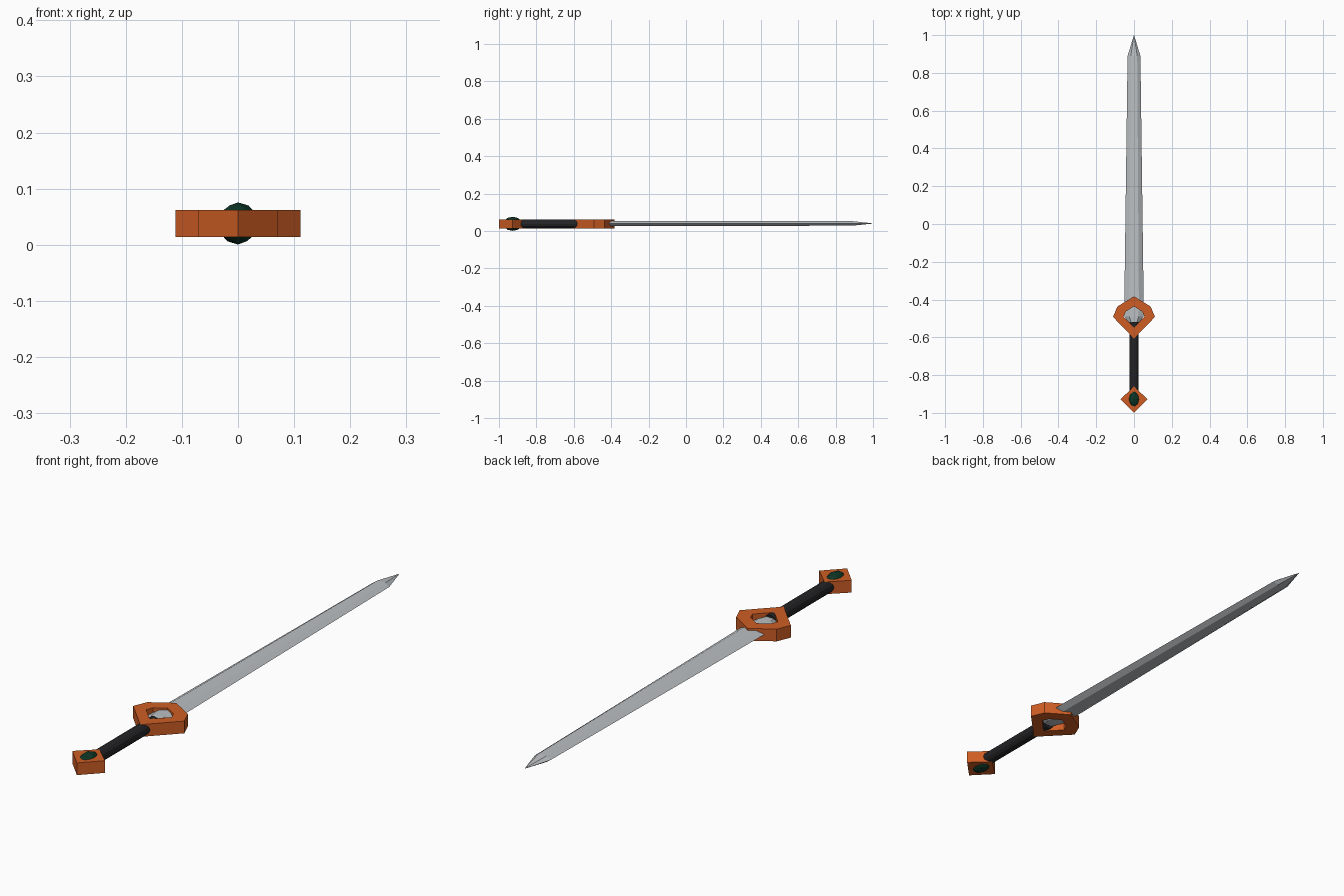
import bpy, bmesh, math
from mathutils import Matrix

if "Cube" in bpy.data.objects:
    bpy.data.objects.remove(bpy.data.objects["Cube"])

ZC = 0.038  # middle height of the lying sword


def mat(name, col):
    m = bpy.data.materials.new(name)
    m.diffuse_color = (*col, 1)
    m.use_nodes = True
    m.node_tree.nodes["Principled BSDF"].inputs["Base Color"].default_value = m.diffuse_color
    return m


orange = mat("copper orange", (0.62, 0.11, 0.018))
steel = mat("pale steel", (0.50, 0.53, 0.55))
black = mat("black leather", (0.017, 0.017, 0.019))
green = mat("dark green", (0.004, 0.035, 0.018))


def finish(name, bm, m):
    bmesh.ops.recalc_face_normals(bm, faces=bm.faces)
    me = bpy.data.meshes.new(name)
    bm.to_mesh(me)
    bm.free()
    me.materials.append(m)
    ob = bpy.data.objects.new(name, me)
    bpy.context.collection.objects.link(ob)
    return ob


def loft(bm, loops, closed=False):
    """Bridge equal-length point loops; cap ends or join last to first."""
    vs = [[bm.verts.new(p) for p in lp] for lp in loops]
    pairs = list(zip(vs, vs[1:])) + ([(vs[-1], vs[0])] if closed else [])
    for a, b in pairs:
        for i in range(len(a)):
            j = (i + 1) % len(a)
            bm.faces.new((a[i], a[j], b[j], b[i]))
    if not closed:
        bm.faces.new(vs[0])
        bm.faces.new(vs[-1])


Z0, Z1 = ZC - 0.024, ZC + 0.024

# guard: faceted open ring
outline = [(0, -0.383), (0.088, -0.437), (0.111, -0.492), (0, -0.607),
           (-0.111, -0.492), (-0.088, -0.437)]
inner = [(x * 0.5, -0.49 + (y + 0.49) * 0.5) for x, y in outline]
bm = bmesh.new()
loft(bm, [[(x, y, z) for x, y in ring] for ring, z in
          ((outline, Z0), (outline, Z1), (inner, Z1), (inner, Z0))], closed=True)
finish("guard", bm, orange)

# pommel: diamond block
bm = bmesh.new()
dia = [(0, -0.86), (0.071, -0.927), (0, -1.0), (-0.071, -0.927)]
loft(bm, [[(x, y, z) for x, y in dia] for z in (Z0, Z1)])
finish("pommel", bm, orange)

# pommel gem
bm = bmesh.new()
bmesh.ops.create_icosphere(bm, subdivisions=2, radius=1)
bmesh.ops.transform(bm, verts=bm.verts, matrix=Matrix.Translation((0, -0.927, ZC))
                    @ Matrix.Diagonal((0.036, 0.053, 0.0375, 1)))
finish("pommel_gem", bm, green)

# grip
bm = bmesh.new()
loft(bm, [[(0.025 * math.cos(a), y, ZC + 0.024 * math.sin(a))
           for a in (math.tau * i / 12 for i in range(12))]
          for y in (-0.89, -0.52)])
finish("grip", bm, black)

# blade: hexagonal section, tapering to a point
bm = bmesh.new()
loops = []
for y, w, h in ((-0.53, 0.025, 0.012), (-0.49, 0.05, 0.014), (-0.4, 0.051, 0.014),
                (0.89, 0.034, 0.012), (1.0, 0.0005, 0.0005)):
    loops.append([(w * u, y, ZC + 0.002 + h * v) for u, v in
                  ((1, 0), (0.5, 1), (-0.5, 1), (-1, 0), (-0.5, -1), (0.5, -1))])
loft(bm, loops)
finish("blade", bm, steel)
